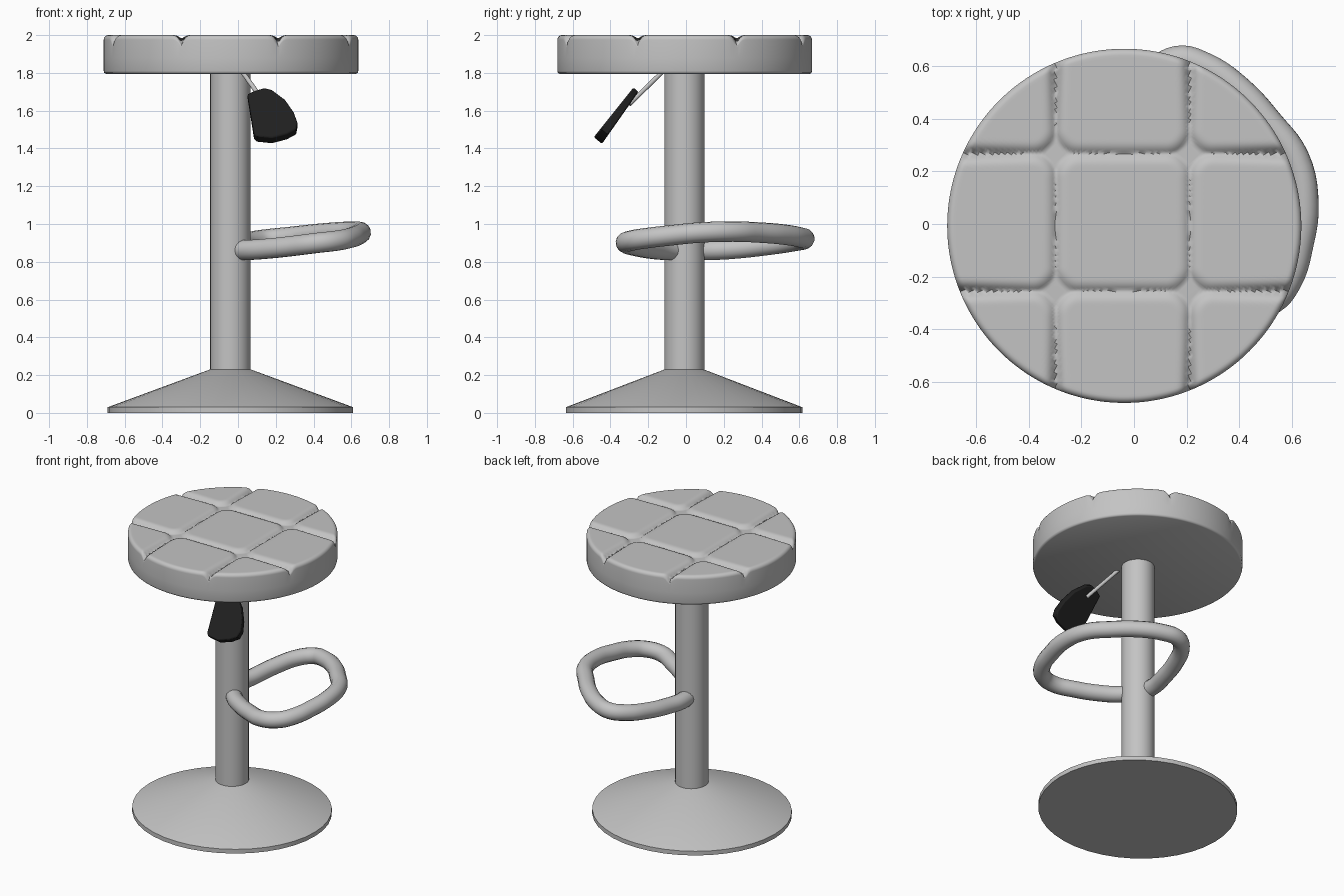
import bpy, bmesh, math
from mathutils import Vector

if "Cube" in bpy.data.objects:
    bpy.data.objects.remove(bpy.data.objects["Cube"])

CX, CY = -0.04, -0.008          # column axis


def material(name, v):
    m = bpy.data.materials.new(name)
    m.diffuse_color = (v, v, v, 1)
    m.use_nodes = True
    m.node_tree.nodes["Principled BSDF"].inputs["Base Color"].default_value = m.diffuse_color
    return m


GREY = material("light_grey", 0.55)
BLACK = material("black", 0.014)


def make(name, bm, mat, angle=35):
    bmesh.ops.recalc_face_normals(bm, faces=bm.faces)
    me = bpy.data.meshes.new(name)
    bm.to_mesh(me)
    bm.free()
    me.materials.append(mat)
    me.shade_smooth()
    me.set_sharp_from_angle(angle=math.radians(angle))
    ob = bpy.data.objects.new(name, me)
    bpy.context.collection.objects.link(ob)
    return ob


def revolve(name, rings, n, center, mat, zfun=None, ysc=1.0, angle=35):
    """Stack rings of (radius, z); zfun may change z by position. Ends are capped."""
    bm = bmesh.new()
    loops = []
    for r, z in rings:
        loop = []
        for i in range(n):
            a = 2 * math.pi * i / n
            x, y = center[0] + r * math.cos(a), center[1] + r * ysc * math.sin(a)
            loop.append(bm.verts.new((x, y, zfun(x, y, r) if z is None else z)))
        loops.append(loop)
    for a, b in zip(loops, loops[1:]):
        for i in range(n):
            j = (i + 1) % n
            bm.faces.new((a[i], a[j], b[j], b[i]))
    bm.faces.new(loops[0])
    bm.faces.new(loops[-1])
    return make(name, bm, mat, angle)


def tube(name, pts, radius, mat):
    cu = bpy.data.curves.new(name, 'CURVE')
    cu.dimensions = '3D'
    cu.bevel_depth = radius
    cu.bevel_resolution = 5
    cu.resolution_u = 5
    cu.use_fill_caps = True
    sp = cu.splines.new('BEZIER')
    sp.bezier_points.add(len(pts) - 1)
    for bp, p in zip(sp.bezier_points, pts):
        bp.co = p
        bp.handle_left_type = bp.handle_right_type = 'AUTO'
    tmp = bpy.data.objects.new(name + "_path", cu)
    bpy.context.collection.objects.link(tmp)
    bpy.context.view_layer.update()
    me = bpy.data.meshes.new_from_object(tmp.evaluated_get(bpy.context.evaluated_depsgraph_get()))
    bpy.data.objects.remove(tmp)
    bm = bmesh.new()
    bm.from_mesh(me)
    bmesh.ops.remove_doubles(bm, verts=bm.verts, dist=1e-5)
    return make(name, bm, mat, 50)


# Conical foot and column
revolve("base", [(0.65, 0), (0.65, 0.03), (0.108, 0.23)], 40, (CX, -0.01), GREY, ysc=0.963, angle=25)
revolve("column", [(0.107, 0.2), (0.107, 1.81)], 32, (CX, CY), GREY)

# Quilted seat: nine rounded cushions separated by grooves
R = 0.674
SX, SY = -0.037, -0.007
XB = [-2, -0.298, 0.212, 2]
YB = [-2, -0.255, 0.268, 2]


def cell(v, b):
    i = 0 if v < b[1] else (1 if v < b[2] else 2)
    return (b[i] + b[i + 1]) / 2, (b[i + 1] - b[i]) / 2


def seat_z(x, y, r):
    (mx, hx), (my, hy) = cell(x, XB), cell(y, YB)
    cr = 0.09
    qx, qy = abs(x - mx) - hx + cr, abs(y - my) - hy + cr
    d = cr - math.hypot(max(qx, 0), max(qy, 0)) - min(max(qx, qy), 0)
    q = min(max(d / 0.05, 0), 1)
    depth = 0.02 + 0.028 * (r / R) ** 4
    edge = 0.025
    t = min(max(0, r - R + edge), edge)
    return 2.0 - depth * (1 - q) ** 2.5 - (edge - math.sqrt(edge * edge - t * t))


N = 64
rings = [(R - 0.012, 1.795), (R - 0.003, 1.8), (R, 1.81), (R, 1.88)]
rings += [(R - 0.025 * (1 - math.cos(k * math.pi / 12)), None) for k in range(6)]
rings += [((R - 0.025) * (1 - k / N), None) for k in range(N)]
revolve("seat", rings, 280, (SX, SY), GREY, seat_z, angle=50)

# Looped footrest, both ends running into the column
tube("footrest", [
    (-0.03, -0.01, 0.86), (0.05, -0.105, 0.862), (0.14, -0.175, 0.868),
    (0.277, -0.258, 0.882), (0.42, -0.318, 0.90), (0.525, -0.29, 0.912),
    (0.59, -0.21, 0.925), (0.63, -0.08, 0.94), (0.65, 0.075, 0.955),
    (0.615, 0.25, 0.96), (0.515, 0.385, 0.955), (0.40, 0.51, 0.945),
    (0.265, 0.602, 0.93), (0.165, 0.625, 0.92), (0.08, 0.57, 0.908),
    (0.0, 0.41, 0.885), (-0.04, 0.25, 0.868), (-0.06, 0.14, 0.862),
    (-0.05, 0.0, 0.86)], 0.054, GREY)

# Lever rod and tilted paddle
tube("lever_rod", [(0.02, -0.12, 1.81), (0.145, -0.30, 1.635)], 0.012, GREY)

outline = [(0.05, 1.69), (0.09, 1.708), (0.14, 1.722), (0.18, 1.712), (0.25, 1.66),
           (0.295, 1.595), (0.315, 1.54), (0.308, 1.505), (0.26, 1.48),
           (0.18, 1.46), (0.10, 1.468), (0.085, 1.48)]
bm = bmesh.new()
nrm = Vector((0, 0.77, -0.64))
front, back = [], []
for x, z in outline:
    p = Vector((x, -0.28 + (z - 1.72) * 0.8, z))
    front.append(bm.verts.new(p))
    back.append(bm.verts.new(p + nrm * (0.035 + (1.72 - z) * 0.08)))
bm.faces.new(front)
bm.faces.new(back[::-1])
for i in range(len(front)):
    j = (i + 1) % len(front)
    bm.faces.new((front[i], front[j], back[j], back[i]))
paddle = make("lever_paddle", bm, BLACK)
bev = paddle.modifiers.new("soft_edges", 'BEVEL')
bev.width = 0.008
bev.segments = 2
bev.limit_method = 'ANGLE'
bev.angle_limit = math.radians(50)
